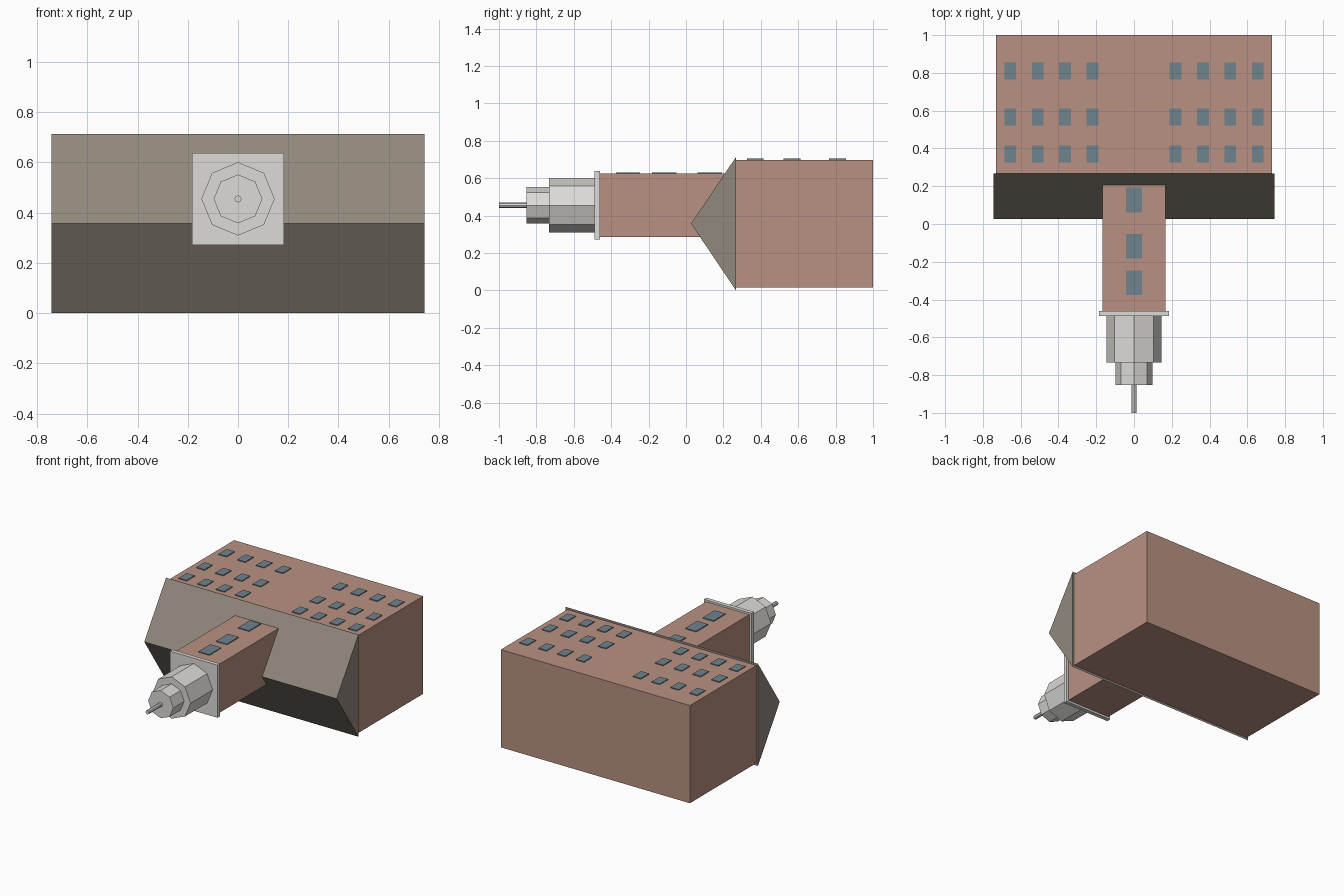
import bpy
import bmesh
from math import radians
from mathutils import Matrix

cube = bpy.data.objects.get("Cube")
if cube:
    bpy.data.objects.remove(cube, do_unlink=True)


def material(name, srgb):
    linear = [(c / 255 / 12.92) if c < 11 else ((c / 255 + 0.055) / 1.055) ** 2.4 for c in srgb]
    mat = bpy.data.materials.new(name)
    mat.use_nodes = True
    mat.diffuse_color = (*linear, 1)
    mat.node_tree.nodes["Principled BSDF"].inputs["Base Color"].default_value = (*linear, 1)
    return mat


BRICK = material("brick", (185, 145, 130))
ROOF = material("roof_slate", (145, 136, 124))
STONE = material("pale_stone", (220, 219, 215))
GLASS = material("window_glass", (112, 131, 141))


def finish(name, bm, mat):
    bmesh.ops.recalc_face_normals(bm, faces=bm.faces)
    mesh = bpy.data.meshes.new(name)
    bm.to_mesh(mesh)
    bm.free()
    mesh.materials.append(mat)
    obj = bpy.data.objects.new(name, mesh)
    bpy.context.collection.objects.link(obj)
    return obj


def box(name, x, y, z, mat):
    """Box from (min, max) ranges."""
    bm = bmesh.new()
    size = [r[1] - r[0] for r in (x, y, z)]
    mid = [sum(r) / 2 for r in (x, y, z)]
    bmesh.ops.create_cube(bm, size=1, matrix=Matrix.Translation(mid) @ Matrix.Diagonal((*size, 1)))
    return finish(name, bm, mat)


def octagon(name, radius, y0, y1, mat):
    """Eight-sided drum along y, centred on the tower axis."""
    bm = bmesh.new()
    place = Matrix.Translation((0, (y0 + y1) / 2, AXIS)) @ Matrix.Rotation(radians(90), 4, "X")
    bmesh.ops.create_cone(bm, cap_ends=True, segments=8, radius1=radius, radius2=radius,
                          depth=y1 - y0, matrix=place)
    return finish(name, bm, mat)


def window(name, x, y, w, h, z):
    box(name, (x - w / 2, x + w / 2), (y - h / 2, y + h / 2), (z - 0.002, z + 0.006), GLASS)


AXIS = 0.455
BODY_TOP = 0.698
TOWER_TOP = 0.625

# Main hall
box("hall", (-0.73, 0.73), (0.267, 1.0), (0.016, BODY_TOP), BRICK)

# Gabled roof, a triangular prism
bm = bmesh.new()
profile = [(0.267, 0), (0.267, 0.713), (0.027, 0.357)]
end = bm.faces.new([bm.verts.new((-0.743, y, z)) for y, z in profile])
extruded = bmesh.ops.extrude_face_region(bm, geom=[end], use_keep_orig=True)["geom"]
bmesh.ops.translate(bm, vec=(1.486, 0, 0),
                    verts=[v for v in extruded if isinstance(v, bmesh.types.BMVert)])
finish("gabled_roof", bm, ROOF)

# Tower with its cornice, stepped belfry and spire
box("tower", (-0.168, 0.168), (-0.463, 0.26), (0.285, TOWER_TOP), BRICK)
box("tower_cornice", (-0.184, 0.184), (-0.488, -0.46), (0.271, 0.638), STONE)
octagon("lower_belfry", 0.146, -0.732, -0.488, STONE)
octagon("upper_belfry", 0.097, -0.853, -0.732, STONE)
octagon("spire", 0.014, -1.0, -0.853, STONE)

# Hall windows, mirrored to both sides
for row, y in enumerate((0.37, 0.566, 0.81)):
    for col in range(4):
        for side, label in ((1, "left"), (-1, "right")):
            window(f"hall_window_{label}_{row}_{col}", side * (0.22 + col * 0.145), y,
                   0.062, 0.09, BODY_TOP)

# Tower windows
for i, y in enumerate((0.127, -0.117, -0.31)):
    window(f"tower_window_{i}", 0, y, 0.084, 0.13, TOWER_TOP)
